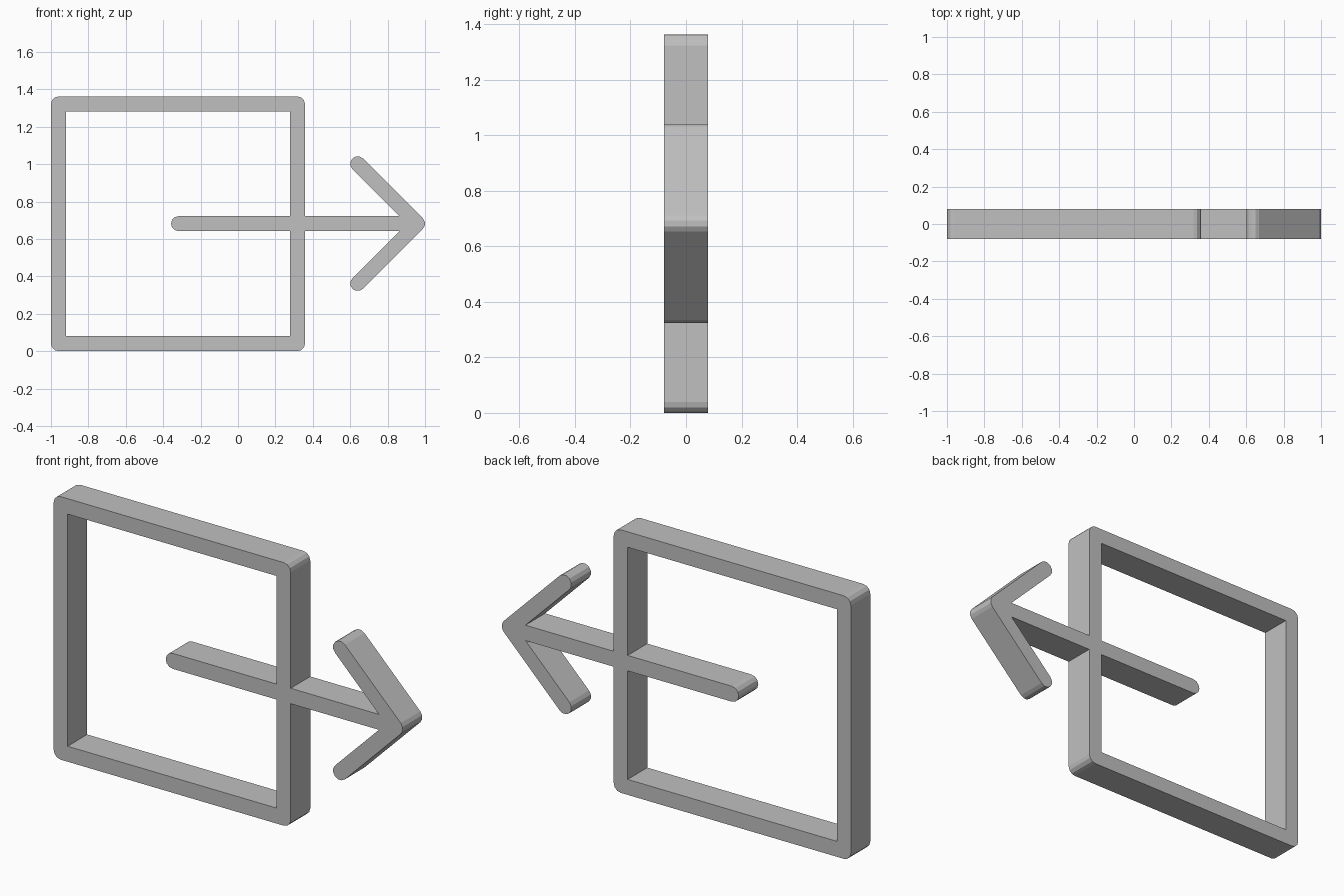
import bpy, bmesh
from math import radians, sin, cos
from mathutils import Vector

cube = bpy.data.objects.get("Cube")
if cube:
    bpy.data.objects.remove(cube, do_unlink=True)

R = 0.04         # half the bar width, also the corner radius
HALF = 0.08      # half the depth
MID = 0.682      # height of the arrow
LEFT, RIGHT, TOP = -0.96, 0.318, 1.322   # bar centre lines of the frame

grey = bpy.data.materials.new("light grey")
grey.use_nodes = True
colour = (0.53, 0.53, 0.53, 1)
grey.diffuse_color = colour
grey.node_tree.nodes["Principled BSDF"].inputs["Base Color"].default_value = colour


def arc(x, z, start, end, steps):
    angles = [radians(start + (end - start) * i / steps) for i in range(steps + 1)]
    return [(x + R * cos(a), z + R * sin(a)) for a in angles]


def prism(name, outline, half=HALF):
    """Extrude an outline in the xz plane along y."""
    bm = bmesh.new()
    face = bm.faces.new([bm.verts.new((x, -half, z)) for x, z in outline])
    out = bmesh.ops.extrude_face_region(bm, geom=[face])
    moved = [v for v in out["geom"] if isinstance(v, bmesh.types.BMVert)]
    bmesh.ops.translate(bm, verts=moved, vec=Vector((0, 2 * half, 0)))
    bmesh.ops.recalc_face_normals(bm, faces=bm.faces)
    mesh = bpy.data.meshes.new(name)
    bm.to_mesh(mesh)
    bm.free()
    mesh.materials.append(grey)
    obj = bpy.data.objects.new(name, mesh)
    bpy.context.collection.objects.link(obj)
    return obj


def combine(target, tool, operation):
    mod = target.modifiers.new(operation.lower(), 'BOOLEAN')
    mod.operation, mod.solver, mod.object = operation, 'EXACT', tool
    bpy.context.view_layer.objects.active = target
    bpy.ops.object.modifier_apply(modifier=mod.name)
    bpy.data.objects.remove(tool, do_unlink=True)


# Square frame with rounded outer corners and a sharp opening
frame = prism("frame_with_arrow",
              arc(RIGHT, R, -90, 0, 3) + arc(RIGHT, TOP, 0, 90, 3)
              + arc(LEFT, TOP, 90, 180, 3) + arc(LEFT, R, 180, 270, 3))
x0, x1, z0, z1 = LEFT + R, RIGHT - R, 2 * R, TOP - R
opening = prism("opening", [(x0, z0), (x1, z0), (x1, z1), (x0, z1)], 2 * HALF)
combine(frame, opening, 'DIFFERENCE')

# Arrow head: a chevron with round ends and a round tip
TIP, REACH = 0.96, 0.32
head = prism("arrow_head",
             arc(TIP, MID, -45, 45, 3)
             + arc(TIP - REACH, MID + REACH, 45, 225, 6)
             + [(TIP - R * 2 ** 0.5, MID)]
             + arc(TIP - REACH, MID - REACH, 135, 315, 6))

# Arrow shaft, ending inside the head
shaft = prism("arrow_shaft",
              arc(-0.318, MID, 90, 270, 6) + [(TIP - R, MID - R), (TIP - R, MID + R)])
combine(frame, shaft, 'UNION')
combine(frame, head, 'UNION')
